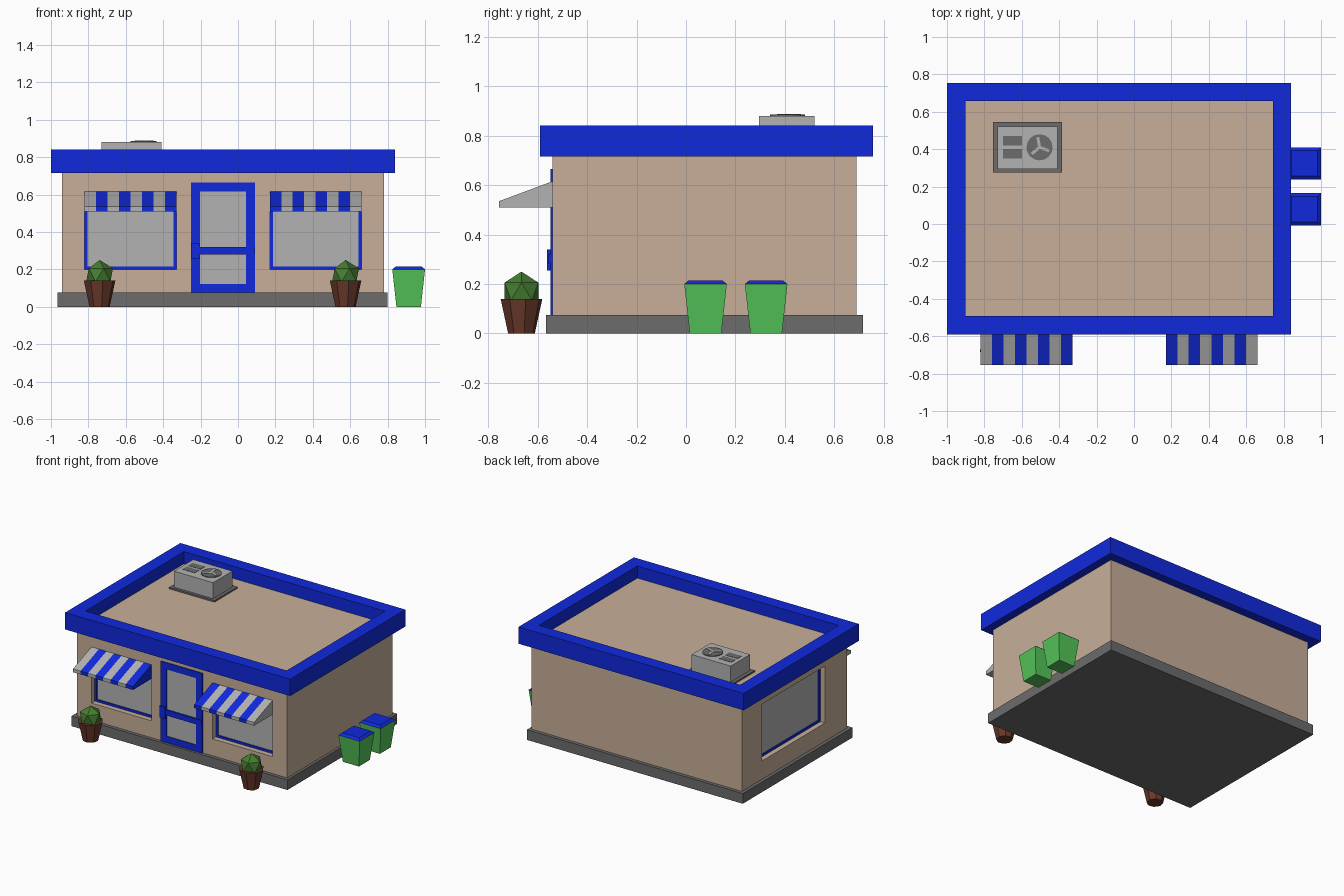
import bpy, bmesh, math
from mathutils import Vector

if "Cube" in bpy.data.objects:
    bpy.data.objects.remove(bpy.data.objects["Cube"])


def material(name, rgb):
    m = bpy.data.materials.new(name)
    m.diffuse_color = (*rgb, 1)
    m.use_nodes = True
    m.node_tree.nodes["Principled BSDF"].inputs["Base Color"].default_value = m.diffuse_color
    return m


TAN = material("tan", (0.58, 0.43, 0.32))
BLUE = material("blue", (0.005, 0.022, 0.72))
GREEN = material("bin_green", (0.09, 0.55, 0.10))
CLAY = material("clay", (0.14, 0.04, 0.023))
LEAF = material("leaf", (0.06, 0.21, 0.03))
DARK = material("dark_grey", (0.15, 0.15, 0.15))
LIGHT = material("light_grey", (0.45, 0.45, 0.45))


def make(name, verts, faces, mat=None):
    bm = bmesh.new()
    vs = [bm.verts.new(v) for v in verts]
    for f in faces:
        bm.faces.new([vs[i] for i in f])
    bmesh.ops.recalc_face_normals(bm, faces=bm.faces)
    me = bpy.data.meshes.new(name)
    bm.to_mesh(me)
    bm.free()
    ob = bpy.data.objects.new(name, me)
    bpy.context.collection.objects.link(ob)
    if mat:
        me.materials.append(mat)
    return ob


def loft(name, loops, mat=None, closed=False):
    """Skin successive vertex loops; capped at the ends, or closed into a ring."""
    n, k = len(loops[0]), len(loops)
    faces = []
    for a in range(k if closed else k - 1):
        b = (a + 1) % k
        faces += [(a*n + i, a*n + (i+1) % n, b*n + (i+1) % n, b*n + i) for i in range(n)]
    if not closed:
        faces += [tuple(range(n)), tuple(range((k-1)*n, k*n))]
    return make(name, [v for loop in loops for v in loop], faces, mat)


def rect(lo, hi, axis, w, inset=0.0):
    """Rectangle across the given axis at position w."""
    u, v = [i for i in range(3) if i != axis]
    out = []
    for a, b in ((0, 0), (1, 0), (1, 1), (0, 1)):
        p = [0.0, 0.0, 0.0]
        p[axis] = w
        p[u] = hi[u] - inset if a else lo[u] + inset
        p[v] = hi[v] - inset if b else lo[v] + inset
        out.append(p)
    return out


def box(name, lo, hi, mat=None, taper=0.0):
    """Box; taper insets the top (positive) or the bottom (negative)."""
    return loft(name, [rect(lo, hi, 2, lo[2], max(-taper, 0)),
                       rect(lo, hi, 2, hi[2], max(taper, 0))], mat)


def frame(name, lo, hi, axis, border, mat=None):
    a, b = lo[axis], hi[axis]
    return loft(name, [rect(lo, hi, axis, a), rect(lo, hi, axis, b),
                       rect(lo, hi, axis, b, border), rect(lo, hi, axis, a, border)], mat, True)


def cut(target, lo, hi):
    cutter = box("cutter", lo, hi)
    cutter.hide_render = True
    mod = target.modifiers.new("opening", 'BOOLEAN')
    mod.operation, mod.solver, mod.object = 'DIFFERENCE', 'EXACT', cutter
    bpy.context.view_layer.objects.active = target
    bpy.ops.object.modifier_apply(modifier=mod.name)
    bpy.data.objects.remove(cutter)


def cylinder(name, loc, r1, r2, depth, sides, mat=None, turn=0.0):
    """Upright prism or tapered pot standing at loc."""
    c = Vector(loc)
    ring = lambda r, z: [c + Vector((r*math.cos(t), r*math.sin(t), z))
                         for t in (turn + 2*math.pi*i/sides for i in range(sides))]
    return loft(name, [ring(r1, 0), ring(r2, depth)], mat)


# Shell: plinth, walls, parapet
box("plinth", (-0.965, -0.565, 0), (0.80, 0.715, 0.075), DARK)
walls = box("walls_and_roof", (-0.94, -0.54, 0.07), (0.78, 0.69, 0.75), TAN)
frame("roof_parapet", (-1, -0.59, 0.715), (0.84, 0.755, 0.84), 2, 0.098, BLUE)

# Recessed front windows with striped awnings, mirrored about the door
CX, D = -0.08, 0.05
for side, sign in (("left", -1), ("right", 1)):
    x0, x1 = sorted((CX + sign*0.25, CX + sign*0.74))
    lo, hi = (x0, -0.54, 0.20), (x1, -0.54 + D, 0.61)
    cut(walls, (x0, -0.6, 0.20), hi)
    frame(side + "_window_frame", (x0, -0.54 + D - 0.012, 0.20), hi, 1, 0.016, BLUE)
    box(side + "_window_glass", (x0 + 0.016, -0.54 + D - 0.004, 0.216),
        (x1 - 0.016, -0.54 + D, 0.594), LIGHT)
    profile = [(-0.54, 0.615), (-0.755, 0.535), (-0.755, 0.51), (-0.54, 0.51)]
    w = 0.49 / 8
    for i in range(8):
        a = CX + sign*(0.25 + i*w)
        loft(f"{side}_awning_stripe_{i}",
             [[(x, y, z) for y, z in profile] for x in (a, a + sign*w)],
             LIGHT if i % 2 else BLUE)

# Recessed window on the left wall
lo, hi = (-0.94, -0.28, 0.21), (-0.94 + D, 0.456, 0.63)
cut(walls, (-1.0, -0.28, 0.21), hi)
frame("side_window_frame", (-0.94 + D - 0.012, -0.28, 0.21), hi, 0, 0.016, BLUE)
box("side_window_glass", (-0.94 + D - 0.004, -0.264, 0.226), (-0.94 + D, 0.44, 0.614), LIGHT)

# Door with push bar and handle plate
frame("door_frame", (-0.25, -0.548, 0.075), (0.09, -0.535, 0.665), 1, 0.048, BLUE)
box("door_glass", (-0.205, -0.543, 0.12), (0.045, -0.535, 0.62), LIGHT)
box("door_push_bar", (-0.205, -0.555, 0.28), (0.09, -0.538, 0.32), BLUE)
box("door_handle_plate", (-0.25, -0.562, 0.255), (-0.205, -0.54, 0.34), BLUE)

# Rooftop air unit: tray, casing, vents, fan
box("air_unit_tray", (-0.755, 0.275, 0.74), (-0.385, 0.545, 0.762), DARK)
box("air_unit_casing", (-0.73, 0.295, 0.755), (-0.41, 0.52, 0.88), LIGHT)
for i, y in enumerate((0.35, 0.42)):
    box(f"air_unit_vent_{i}", (-0.70, y, 0.875), (-0.60, y + 0.05, 0.882), DARK)
fan = Vector((-0.505, 0.41, 0.875))
cylinder("fan_housing", fan, 0.07, 0.07, 0.010, 16, DARK)
for i in range(3):
    blade = box(f"fan_blade_{i}", (0, -0.008, 0), (0.055, 0.008, 0.004), LIGHT)
    blade.location = fan + Vector((0, 0, 0.009))
    blade.rotation_euler.z = math.radians(100 + 120*i)

# Potted plants
for side, x in (("left", -0.74), ("right", 0.575)):
    cylinder(side + "_pot", (x, -0.665, 0), 0.055, 0.086, 0.14, 8, CLAY, 0.2)
    bpy.ops.mesh.primitive_ico_sphere_add(subdivisions=1, radius=0.08, location=(x, -0.665, 0.17))
    plant = bpy.context.object
    plant.name = side + "_plant"
    plant.data.materials.append(LEAF)

# Tapered bins with lids
for i, y in enumerate((-0.007, 0.238)):
    box(f"bin_{i}", (0.825, y, 0), (1.0, y + 0.172, 0.2), GREEN, -0.022)
    box(f"bin_lid_{i}", (0.825, y, 0.2), (1.0, y + 0.172, 0.215), BLUE, 0.018)
